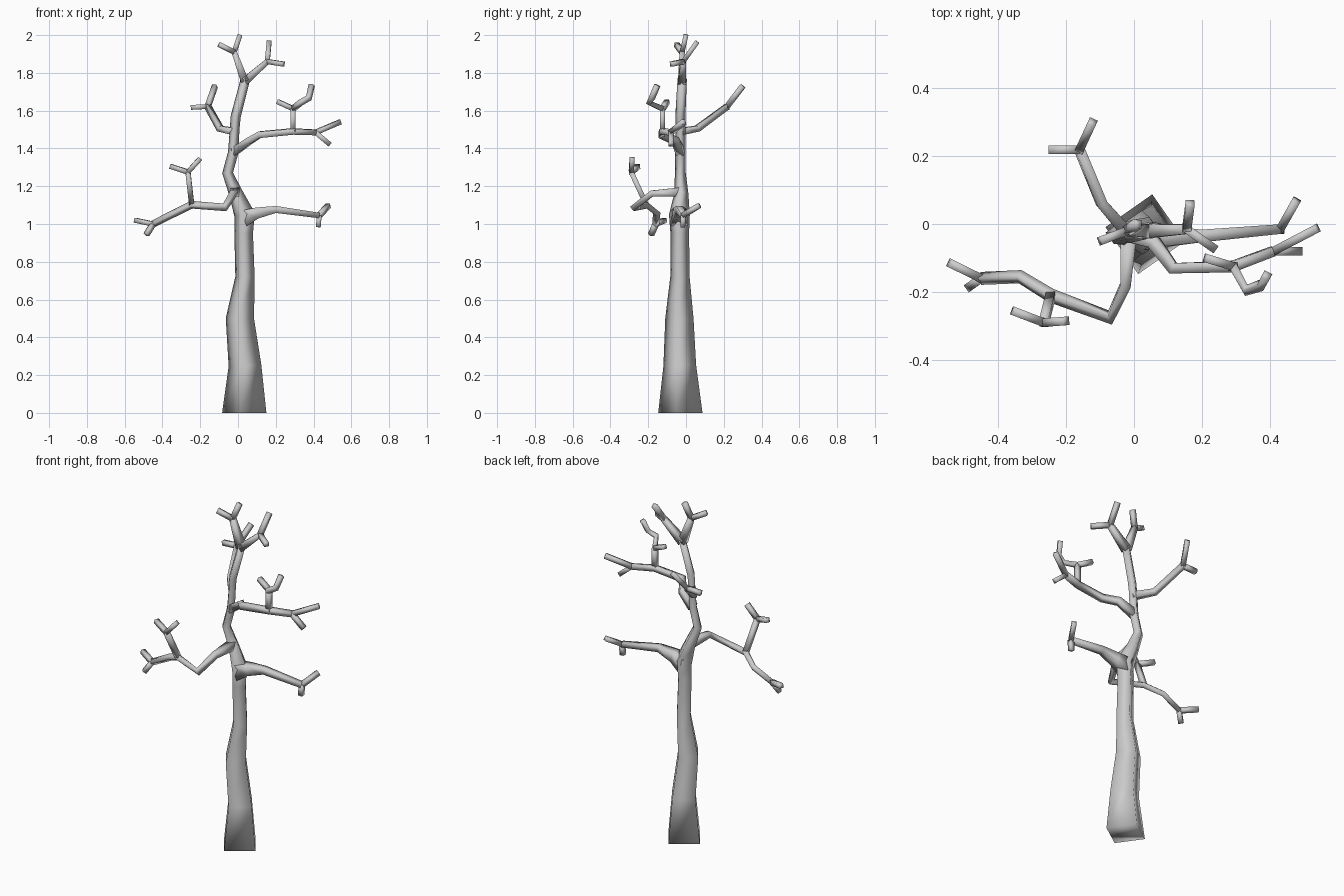
import bpy, bmesh, math
from mathutils import Vector


def tube(bm, path, radii, turn=45):
    """Sweep a mitred square section along a path; radii are corner radii."""
    pts = [Vector(p) for p in path]
    if isinstance(radii, (int, float)):
        radii = [radii] * len(pts)
    dirs = [(b - a).normalized() for a, b in zip(pts, pts[1:])]
    # starting frame: one axis level, the other across it
    d = dirs[0]
    u = Vector((1, 0, 0)) if abs(d.z) > 0.8 else d.cross(Vector((0, 0, 1)))
    rings = []
    for i, p in enumerate(pts):
        a, b = dirs[max(i - 1, 0)], dirs[min(i, len(dirs) - 1)]
        t = (a + b).normalized()
        if len(rings) == 0 and turn != 45:
            t = Vector((0, 0, 1))          # trunk foot is cut level
        u = (u - t * u.dot(t)).normalized()
        v = t.cross(u)
        ring = []
        for k in range(4):
            ang = math.radians(turn + 90 * k)
            ring.append(bm.verts.new(p + radii[i] * (u * math.cos(ang) + v * math.sin(ang))))
        rings.append(ring)
    for r, s in zip(rings, rings[1:]):
        for k in range(4):
            bm.faces.new((r[k], r[(k + 1) % 4], s[(k + 1) % 4], s[k]))
    bm.faces.new(rings[0][::-1])
    bm.faces.new(rings[-1])


def part(name, tubes):
    bm = bmesh.new()
    for t in tubes:
        tube(bm, *t)
    bmesh.ops.recalc_face_normals(bm, faces=bm.faces)
    for f in bm.faces:
        f.smooth = True
    me = bpy.data.meshes.new(name)
    bm.to_mesh(me)
    bm.free()
    bpy.context.collection.objects.link(bpy.data.objects.new(name, me))


def fork(joint, *tips):
    """Short twigs leaving one joint."""
    return [([joint, t], TWIG) for t in tips]


TWIG = 0.018

# trunk, tapering from the square foot to the crown fork
part("trunk", [([
    (0.033, -0.03, 0), (0.037, -0.033, 0.25), (0.01, -0.035, 0.5),
    (0.037, -0.032, 0.72), (0.03, -0.033, 0.95), (0.035, -0.035, 1.05),
    (-0.01, -0.025, 1.16), (-0.055, -0.03, 1.27), (-0.025, -0.03, 1.38),
    (-0.018, -0.028, 1.5), (-0.012, -0.03, 1.57), (0.04, -0.02, 1.77)],
    [0.119, 0.088, 0.076, 0.052, 0.05, 0.056, 0.038, 0.029, 0.028, 0.026, 0.027, 0.025], -10)])

# crown: two forked limbs
crown_l, crown_r = (-0.02, -0.02, 1.91), (0.155, -0.015, 1.86)
part("crown", [
    ([(0.036, -0.021, 1.755), crown_l], [0.03, 0.02]),
    ([(0.036, -0.021, 1.755), crown_r], [0.03, 0.02])]
    + fork(crown_l, (-0.1, -0.05, 1.95), (0.01, 0.0, 2.0))
    + fork(crown_r, (0.165, 0.06, 1.965), (0.24, -0.075, 1.847)))

# lower right branch, with a swollen root
end = (0.43, -0.015, 1.045)
part("lower_right_branch", [
    ([(0.03, -0.035, 1.03), (0.1, -0.036, 1.058), (0.2, -0.035, 1.077), end],
     [0.062, 0.042, 0.026, 0.02])]
    + fork(end, (0.478, 0.07, 1.098), (0.425, -0.017, 0.983)))

# lower left branch
split, end, top = (-0.245, -0.21, 1.102), (-0.45, -0.16, 1.0), (-0.265, -0.29, 1.275)
part("lower_left_branch", [
    ([(-0.015, -0.025, 1.17), (-0.025, -0.18, 1.162), (-0.07, -0.275, 1.088), split,
      (-0.335, -0.155, 1.058), end], [0.034, 0.022, 0.022, 0.021, 0.02, 0.019]),
    ([split, top], 0.019)]
    + fork(end, (-0.545, -0.113, 1.02), (-0.485, -0.185, 0.943))
    + fork(top, (-0.357, -0.255, 1.305), (-0.2, -0.285, 1.347)))

# upper right branch
split, end, top = (0.29, -0.125, 1.49), (0.41, -0.08, 1.485), (0.292, -0.125, 1.61)
part("upper_right_branch", [
    ([(-0.025, -0.03, 1.38), (0.06, -0.055, 1.44), (0.115, -0.13, 1.473), split, end],
     [0.03, 0.026, 0.024, 0.022, 0.02]),
    ([split, top], 0.019),
    ([top, (0.33, -0.195, 1.642), (0.375, -0.18, 1.667), (0.39, -0.152, 1.735)], TWIG)]
    + fork(top, (0.21, -0.1, 1.648))
    + fork(end, (0.54, -0.012, 1.54), (0.488, -0.08, 1.42)))

# upper back branch
end = (-0.16, 0.218, 1.622)
part("upper_back_branch", [
    ([(-0.018, -0.028, 1.49), (-0.095, 0.06, 1.505), end], [0.026, 0.022, 0.02])]
    + fork(end, (-0.25, 0.218, 1.617), (-0.122, 0.3, 1.73)))
